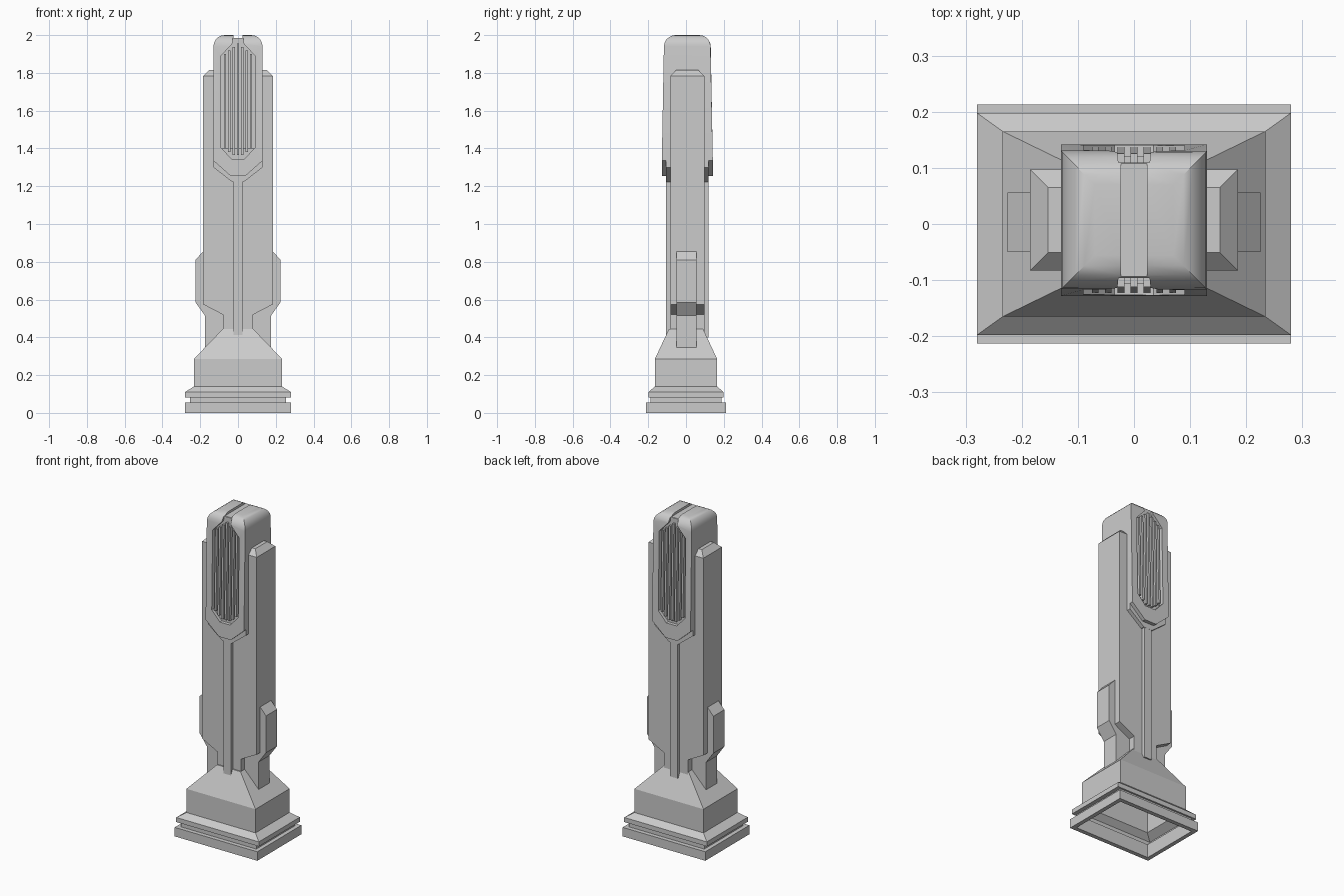
import bpy
import bmesh
import math

cube = bpy.data.objects.get("Cube")
if cube:
    bpy.data.objects.remove(cube, do_unlink=True)

MID_Y = 0.007  # the upper parts sit slightly behind centre


def finish(name, bm, y=0.0):
    bmesh.ops.recalc_face_normals(bm, faces=bm.faces[:])
    mesh = bpy.data.meshes.new(name)
    bm.to_mesh(mesh)
    bm.free()
    obj = bpy.data.objects.new(name, mesh)
    obj.location.y = y
    bpy.context.collection.objects.link(obj)
    return obj


def prism(outline, y0, y1):
    """Extrude an x-z outline from y0 to y1."""
    bm = bmesh.new()
    face = bm.faces.new([bm.verts.new((x, y0, z)) for x, z in outline])
    ext = bmesh.ops.extrude_face_region(bm, geom=[face])
    for v in ext["geom"]:
        if isinstance(v, bmesh.types.BMVert):
            v.co.y = y1
    return bm


def mirrored(half):
    """Complete a right-hand outline across x = 0."""
    return half + [(-x, z) for x, z in reversed(half)]


def bevel_top(bm, z_min, offset, segments):
    edges = [e for e in bm.edges if all(v.co.z > z_min for v in e.verts)]
    bmesh.ops.bevel(bm, geom=edges, offset=offset, segments=segments,
                    profile=0.5, affect='EDGES')


def cut(obj, cutter):
    mod = obj.modifiers.new("cut", 'BOOLEAN')
    mod.operation = 'DIFFERENCE'
    mod.solver = 'EXACT'
    mod.object = cutter
    bpy.context.view_layer.objects.active = obj
    bpy.ops.object.modifier_apply(modifier=mod.name)
    bpy.data.objects.remove(cutter, do_unlink=True)


# Hollow stepped plinth with sloping shoulders: half width, half depth, height
steps = [(0.255, 0.187, 0.055), (0.255, 0.187, 0), (0.28, 0.213, 0),
         (0.28, 0.213, 0.055), (0.255, 0.187, 0.055), (0.255, 0.187, 0.082),
         (0.28, 0.198, 0.082), (0.28, 0.198, 0.11), (0.234, 0.165, 0.14),
         (0.234, 0.165, 0.285), (0.08, 0.09, 0.445)]
bm = bmesh.new()
rings = [[bm.verts.new((sx * w, sy * d, z))
          for sx, sy in ((-1, -1), (1, -1), (1, 1), (-1, 1))] for w, d, z in steps]
for low, high in zip(rings, rings[1:]):
    for i in range(4):
        j = (i + 1) % 4
        bm.faces.new((low[i], low[j], high[j], high[i]))
bm.faces.new(rings[-1])
finish("plinth", bm)

# Main column, narrowing to a stem at the bottom
bm = prism(mirrored([(0.08, 0.43), (0.08, 0.52), (0.185, 0.575), (0.185, 1.815)]),
           -0.09, 0.09)
bevel_top(bm, 1.8, 0.032, 1)
finish("column", bm, MID_Y)

# Central rib on front and back
finish("centre_rib", prism(mirrored([(0.025, 0.4), (0.025, 1.27)]), -0.112, 0.112), MID_Y)

# Side brackets
for side, sign in (("left", 1), ("right", -1)):
    outline = [(0.07, 0.34), (0.175, 0.34), (0.175, 0.515), (0.225, 0.585),
               (0.225, 0.81), (0.18, 0.86), (0.07, 0.86)]
    finish(side + "_bracket",
           prism([(sign * x, z) for x, z in outline], -0.053, 0.053), MID_Y - 0.004)

# Collar below the head
finish("head_collar", prism(mirrored([(0.03, 1.222), (0.13, 1.3), (0.13, 1.4)]),
                            -0.113, 0.113), MID_Y)

# Head with rounded top and a slight taper
bm = prism(mirrored([(0.04, 1.255), (0.13, 1.335), (0.13, 2.0)]), -0.135, 0.135)
for v in bm.verts:
    if v.co.z > 1.9:
        v.co.y *= 0.91
bevel_top(bm, 1.9, 0.06, 5)
head = finish("head", bm, MID_Y)

# Vent recesses and the groove over the top
vent = mirrored([(0.035, 1.345), (0.09, 1.405), (0.09, 1.89),
                 (0.03, 1.955), (0.023, 2.05)])
for y0, y1 in ((-0.2, -0.103), (0.103, 0.2)):
    cut(head, finish("vent_cutter", prism(vent, y0, y1), MID_Y))
groove = mirrored([(0.023, 1.986), (0.023, 2.05)])
cut(head, finish("groove_cutter", prism(groove, -0.2, 0.2), MID_Y))

bpy.ops.object.select_all(action='DESELECT')
head.select_set(True)
bpy.context.view_layer.objects.active = head
bpy.ops.object.shade_smooth_by_angle(angle=math.radians(30))

# Vertical vent slats, leaning with the head
for label, sign in (("front", -1), ("back", 1)):
    for i in range(-3, 4):
        x = i * 0.023
        bottom = 1.365 + max(0, abs(x) - 0.03)
        top = 1.955 - abs(x) * 0.8
        bm = prism([(x - 0.006, bottom), (x + 0.006, bottom),
                    (x + 0.006, top), (x - 0.006, top)], sign * 0.098, sign * 0.13)
        for v in bm.verts:
            if v.co.z > 1.8 and abs(v.co.y) > 0.12:
                v.co.y = sign * 0.119
        finish(f"{label}_slat_{i + 4}", bm, MID_Y)
